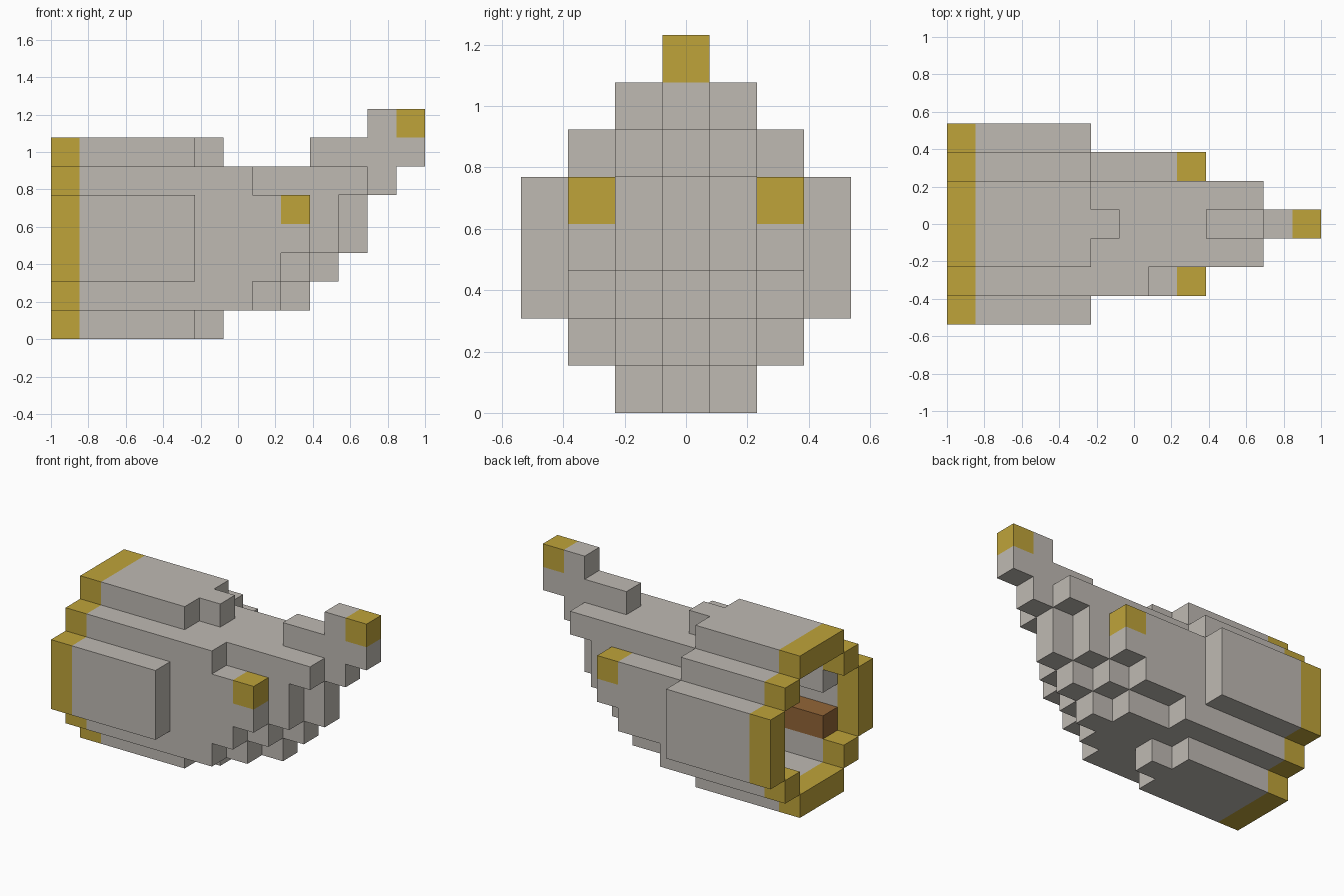
import bpy
import bmesh
from mathutils import Vector

if "Cube" in bpy.data.objects:
    bpy.data.objects.remove(bpy.data.objects["Cube"])

U = 2 / 13          # block size: the horn is 13 blocks long, 7 deep, 8 high
BELL = 5            # length of the hollow flared end, in blocks


def material(name, rgb):
    mat = bpy.data.materials.new(name)
    mat.use_nodes = True
    mat.diffuse_color = (*rgb, 1)
    bsdf = mat.node_tree.nodes["Principled BSDF"]
    bsdf.inputs["Base Color"].default_value = (*rgb, 1)
    bsdf.inputs["Roughness"].default_value = 0.9
    return mat


bone = material("bone_grey", (0.52, 0.49, 0.45))
gold = material("gold", (0.52, 0.37, 0.042))
wood = material("brown", (0.29, 0.13, 0.038))

# Length of each row of blocks, keyed by depth slice, listed upward from a start level
slices = {
    0: (0, [6, 9, 10, 11, 11, 12, 6]),
    1: (0, [5, 8, 9, 10, 10, 11, 5]),
    -1: (0, [5, 8, 9, 10, 10, 11, 5]),
    2: (1, [6, 8, 9, 9, 5]),
    -2: (1, [7, 8, 9, 9, 7]),
    3: (2, [5, 5, 5]),
    -3: (2, [5, 5, 5]),
}


def hollow(i, j, k):
    """Open inside of the bell, narrower behind the rim."""
    if i >= BELL:
        return False
    if abs(j) <= 1:
        return 1 <= k <= 5
    return abs(j) == 2 and (k == 3 or (i == 0 and 2 <= k <= 4))


# Sort the blocks into parts
parts = {}


def put(part, i, j, k):
    parts.setdefault(part, set()).add((i, j, k))


for j, (start, lengths) in slices.items():
    for k, length in enumerate(lengths, start):
        for i in range(length):
            if hollow(i, j, k):
                continue
            if i == 0:
                put("bell_rim", i, j, k)
            elif (j, k) == (-2, 2) and i < BELL:
                put("inner_strip", i, j, k)
            elif i == 8 and k == 4 and abs(j) == 2:
                put("left_stud" if j > 0 else "right_stud", i, j, k)
            else:
                put("bell" if i < BELL else "horn_body", i, j, k)

# Raised neck and mouthpiece on the centre line
for i in range(9, 13):
    put("neck", i, 0, 6)
put("neck", 11, 0, 7)
put("mouthpiece_tip", 12, 0, 7)

filled = set().union(*parts.values())
# The inner strip lies under the bell wall, so its outer side is part of the shell
colours = {"bell_rim": gold, "left_stud": gold, "right_stud": gold,
           "mouthpiece_tip": gold, "inner_strip": wood}


def build(name, cells):
    """Mesh the exposed sides of a set of blocks."""
    bm = bmesh.new()
    for cell in sorted(cells):
        centre = Vector(cell) + Vector((0.5, 0, 0.5))
        for axis in range(3):
            for sign in (-1, 1):
                step = [0, 0, 0]
                step[axis] = sign
                if tuple(c + s for c, s in zip(cell, step)) in filled:
                    continue
                normal = Vector(step)
                a = Vector([float(n == (axis + 1) % 3) for n in range(3)])
                b = normal.cross(a)
                corners = [centre + (normal + p * a + q * b) / 2
                           for p, q in ((-1, -1), (1, -1), (1, 1), (-1, 1))]
                bm.faces.new([bm.verts.new(c * U - Vector((1, 0, 0))) for c in corners])
    bmesh.ops.remove_doubles(bm, verts=bm.verts, dist=U / 100)
    mesh = bpy.data.meshes.new(name)
    bm.to_mesh(mesh)
    bm.free()
    mesh.materials.append(colours.get(name, bone))
    bpy.context.collection.objects.link(bpy.data.objects.new(name, mesh))


for part, cells in parts.items():
    build(part, cells)
